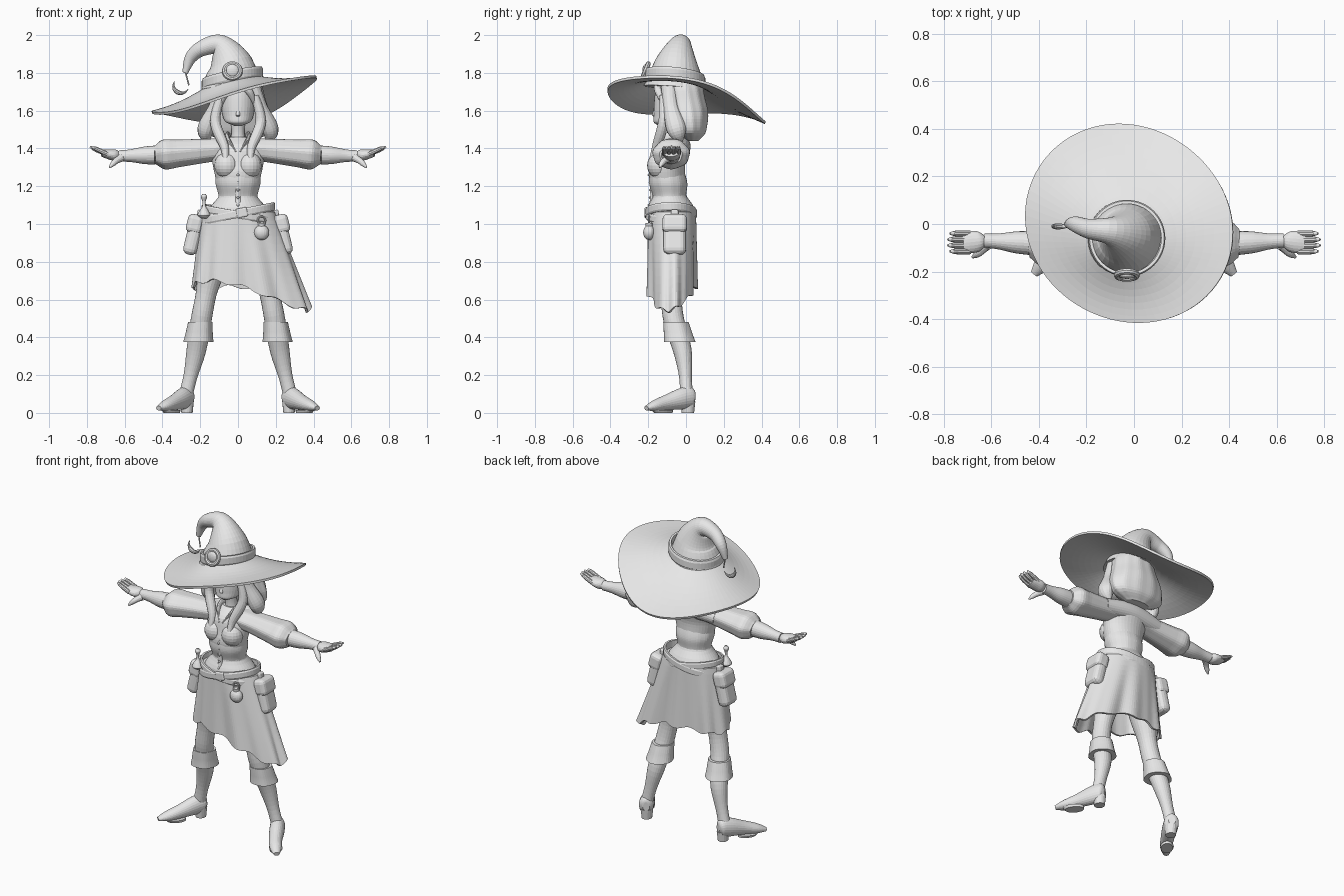
import bpy, bmesh, math
from math import sin, cos, pi
from mathutils import Vector, Matrix

if "Cube" in bpy.data.objects:
    bpy.data.objects.remove(bpy.data.objects["Cube"], do_unlink=True)

clay = bpy.data.materials.new("plain_grey")
clay.use_nodes = True
clay.diffuse_color = (.8, .8, .8, 1)
clay.node_tree.nodes["Principled BSDF"].inputs["Base Color"].default_value = clay.diffuse_color
parts = []
X, Y, Z = Vector((1, 0, 0)), Vector((0, 1, 0)), Vector((0, 0, 1))


def finish(name, bm):
    """Turn a bmesh into a named object with the shared material."""
    bmesh.ops.recalc_face_normals(bm, faces=bm.faces)
    mesh = bpy.data.meshes.new(name)
    bm.to_mesh(mesh)
    bm.free()
    mesh.materials.append(clay)
    ob = bpy.data.objects.new(name, mesh)
    bpy.context.collection.objects.link(ob)
    parts.append(ob)
    return ob


def both(ob):
    """Repeat a left part on the right."""
    ob.modifiers.new("right_side", 'MIRROR').use_mirror_merge = False


def thicken(ob, thickness):
    mod = ob.modifiers.new("thickness", 'SOLIDIFY')
    mod.thickness, mod.offset = thickness, 0


def at(vals, t):
    """Smooth value at fraction t along a list of numbers or vectors."""
    last = len(vals) - 1
    i = min(int(t * last), last - 1)
    f = t * last - i
    p, q, r, w = (vals[max(0, min(last, j))] for j in range(i - 1, i + 3))
    return q + f / 2 * (r - p + f * (2*p - 5*q + 4*r - w + f * (3*q - p - 3*r + w)))


def skin(name, rings, loop=False, cap=False):
    """Bridge equal rings of points with quads."""
    bm = bmesh.new()
    verts = [[bm.verts.new(p) for p in ring] for ring in rings]
    if cap:
        bm.faces.new(verts[0])
        bm.faces.new(verts[-1])
    for a, b in zip(verts, verts[1:] + verts[:1] if loop else verts[1:]):
        for j in range(len(a)):
            bm.faces.new((a[j - 1], a[j], b[j], b[j - 1]))
    return finish(name, bm)


def angles(count):
    return [2 * pi * k / count for k in range(count)]


def tube(name, spine, radii, squash=(1, 1), ref=X, level=False, sides=24, steps=24, folds=0, depth=0):
    """Sweep an ellipse along a spine; radii lie along ref, squash scales the other way."""
    spine = [Vector(p) for p in spine]
    rings = []
    for i in range(steps + 1):
        t = i / steps
        ahead = at(spine, min(1, t + .01)) - at(spine, max(0, t - .01))
        ahead = Z if level else ahead.normalized()
        u = (ref - ahead * ref.dot(ahead)).normalized()
        v = ahead.cross(u) * at(squash, t)
        rings.append([at(spine, t) + (u * cos(a) + v * sin(a)) * max(at(radii, t), .002) * (1 + depth * sin(folds * a))
                      for a in angles(sides)])
    return skin(name, rings, cap=True)


def band(name, centre, rx, ry, height, thick, slope_x, slope_y):
    """Flat strap around an ellipse, sloping in x and y."""
    outline = ((0, -1), (0, 1), (.7, 1), (1, .6), (1, -.6), (.7, -1))
    rings = []
    for a in angles(48):
        rings.append([])
        for out, up in outline:
            x, y = (rx + out * thick) * cos(a), (ry + out * thick) * sin(a)
            rings[-1].append(Vector(centre) + Vector((x, y, up * height / 2 + slope_x * x + slope_y * y)))
    skin(name, rings, loop=True)


def ball(name, centre, size):
    bm = bmesh.new()
    bmesh.ops.create_uvsphere(bm, u_segments=20, v_segments=12, radius=1,
                              matrix=Matrix.Translation(centre) @ Matrix.Diagonal((*size, 1)))
    return finish(name, bm)


def box(name, centre, size, tilt, bevel):
    bm = bmesh.new()
    bmesh.ops.create_cube(bm, size=1, matrix=Matrix.Translation(centre) @ Matrix.Rotation(tilt, 4, 'Y')
                          @ Matrix.Diagonal((*size, 1)))
    ob = finish(name, bm)
    mod = ob.modifiers.new("round", 'BEVEL')
    mod.width, mod.segments = bevel, 3
    return ob


def hoop(name, centre, radius, thick, normal):
    turn = Z.rotation_difference(Vector(normal)).to_matrix()
    skin(name, [[Vector(centre) + turn @ ((radius + thick * cos(b)) * (X * cos(a) + Y * sin(a)) + Z * thick * sin(b))
                 for b in angles(8)] for a in angles(24)], loop=True)


# Hat: wavy tilted brim, bent crown, band, buckle and crescent charm
rows = []
crown_base = Vector((-.03, -.06, 1.75))
for i in range(9):
    rows.append([])
    for a in angles(80):
        c, s = cos(a), sin(a)
        inner = crown_base + .13 * Vector((c, s, .2 * c - .1 * s))
        r = .425 - .02 * c - .02 * sin(2 * a) + .01 * cos(2 * a)
        z = 1.65 + .09 * c - .065 * s - .02 * sin(2 * a) + .03 * cos(2 * a) + .015 * sin(3 * a)
        p = inner.lerp(Vector((r * c, r * s, z)), i / 8)
        rows[-1].append(p - Z * .015 * sin(pi * i / 8))
thicken(skin("hat_brim", rows), .014)
tube("hat_crown", [(-.03, -.06, 1.72), (-.04, -.05, 1.85), (-.1, -.03, 1.945), (-.19, -.02, 1.93), (-.25, 0, 1.88),
                   (-.28, 0, 1.8)], (.165, .115, .06, .042, .032, .015), ref=Y, sides=32, steps=30)
band("hat_band", crown_base + Z * .02, .145, .145, .06, .017, .2, -.1)
buckle = Vector((-.03, -.215, 1.81))
hoop("hat_buckle", buckle, .042, .013, (0, -1, .4))
ball("buckle_stone", buckle, (.036, .016, .036))
charm = Vector((-.3, -.01, 1.735))
tube("crescent_charm", [charm + .042 * (X * cos(a) + Z * sin(a)) for a in angles(12)[5:]],
     (.002, .013, .002), ref=Y, sides=10)
tube("charm_cord", [(-.28, 0, 1.81), charm + X * .04], (.004, .004), ref=Y, sides=8, steps=2)

# Head and hair
tube("head", [(0, -.13, 1.52), (0, -.08, 1.58), (0, -.07, 1.74)], (.02, .065, .083, .09, .085), (.9, 1.1, 1),
     level=True, sides=32)
tube("nose", [(0, -.15, 1.63), (0, -.168, 1.58), (0, -.16, 1.565)], (.003, .012, .003), level=True, sides=12, steps=8)
tube("neck", [(0, -.06, 1.4), (0, -.07, 1.56)], (.05, .035, .04), level=True)
tube("back_hair", [(0, -.02, 1.76), (0, .01, 1.6), (0, .03, 1.44)], (.11, .13, .145, .165, .18, .165, .08),
     (.9, .75, .65, .5, .45), level=True, sides=72, folds=11, depth=.015)
both(tube("side_hair", [(.08, -.09, 1.74), (.12, -.08, 1.62), (.17, -.05, 1.5), (.16, -.03, 1.43)],
          (.035, .035, .045, .012), (1.2, 1.1), sides=16))
both(tube("front_lock", [(.09, -.12, 1.68), (.12, -.12, 1.54), (.07, -.16, 1.4), (.07, -.2, 1.3)],
          (.02, .026, .028, .018, .003), sides=14))
both(tube("fringe", [(.01, -.15, 1.74), (.06, -.145, 1.7), (.09, -.115, 1.63)], (.02, .02, .008), sides=12))

# Torso, bust, corset and collar
tube("torso", [(0, -.06, 1.46), (0, -.1, 1.28), (0, -.08, 1.1), (0, -.07, .9)],
     (.06, .14, .132, .115, .1, .16, .18, .17), (.8, .65, .8, .87, .72, .65), level=True, sides=40, steps=32)
both(ball("bust", (.06, -.14, 1.31), (.066, .066, .07)))
tube("corset", [(0, -.1, 1.275), (0, -.08, 1.08)], (.115, .119, .104, .145), (.8, .86, .8), level=True,
     sides=48, folds=12, depth=.006)
tube("corset_placket", [(0, -.185, 1.28), (0, -.178, 1.15), (0, -.188, 1.09)], (.014, .014), (.8, .8), sides=12)
for k in range(5):
    ball("corset_button_%d" % k, (0, -.196 + .008 * sin(pi * k / 4), 1.26 - .04 * k), (.007, .007, .007))
both(tube("collar", [(.05, -.02, 1.47), (.055, -.11, 1.45), (.01, -.17, 1.38)], (.012, .011, .006),
          (1.7, 2.4, 1.7), sides=12))
tube("shoulder_drape", [(-.19, -.05, 1.39), (0, -.02, 1.41), (.19, -.05, 1.39)], (.06, .045, .06),
     (.8, 1.2, .8), ref=Y)

# Puffed sleeves, forearms and hands
shoulder, cuff, wrist, knuckles = (.05, -.07, 1.4), (.44, -.08, 1.365), (.63, -.07, 1.36), (.72, -.08, 1.375)
both(tube("sleeve", [shoulder, cuff], (.06, .075, .076, .082, .09, .097, .06), (.7, .82, .82, .8), ref=Y,
          sides=40, folds=7, depth=.025))
both(tube("forearm", [cuff, wrist], (.05, .046, .033, .03), ref=Y))
both(tube("palm", [wrist, knuckles], (.025, .043, .046, .04), (.9, .6, .45), ref=Y, sides=20))
for k in range(4):
    y = -.04 - .025 * k
    reach = X * .01 * sin(pi * k / 3)
    both(tube("finger_%d" % k, [(.69, y, 1.37), reach + Vector((.735, y, 1.39)), reach + Vector((.775, y, 1.41))],
              (.013, .013, .012, .005), ref=Y, sides=10, steps=10))
both(tube("thumb", [(.62, -.09, 1.35), (.65, -.12, 1.33), (.68, -.14, 1.3)], (.022, .017, .014, .005),
          ref=Y, sides=12, steps=10))

# Pleated skirt closed at the waist: folds deepen toward a slanting hem
rows = [[(.11 * cos(a), .08 * sin(a) - .08, 1.09) for a in angles(144)]]
for i in range(13):
    t = i / 12
    rows.append([])
    for a in angles(144):
        fold = t * (.07 * sin(9 * a) + .04 * sin(14 * a))
        hem = Vector((.05 + .31 * cos(a) + .02 * cos(2 * a), .122 * sin(a),
                      .635 - .06 * cos(a) - .03 * cos(2 * a) + .02 * sin(2 * a) + .01 * sin(11 * a)))
        p = Vector((.19 * cos(a), .122 * sin(a), 1.06)).lerp(hem, t)
        rows[-1].append((p.x * (1 + fold / 4), p.y * (1 + fold) - .075, p.z))
thicken(skin("skirt", rows), .012)

# Crossed belts and what hangs from them
waist = Vector((0, -.08, 1.055))
band("belt", waist, .18, .122, .045, .016, .2, 0)
band("cross_belt", waist, .176, .12, .04, .016, -.16, .05)
box("belt_buckle", (.02, -.21, 1.06), (.06, .02, .05), -.2, .008)
both(box("pouch", (.235, -.06, .94), (.075, .12, .21), -.24, .03))
both(box("pouch_flap", (.228, -.06, 1), (.085, .128, .1), -.24, .025))
both(box("pouch_loop", (.2, -.06, 1.04), (.035, .04, .07), -.1, .008))
tube("vial", [(-.18, -.15, 1.03), (-.18, -.15, 1.16)], (.015, .034, .025, .009, .009, .017, .008), sides=16)
flask = Vector((.125, -.195, .955))
ball("hanging_flask", flask, (.04, .032, .04))
tube("flask_neck", [flask + Z * .03, flask + Z * .05], (.018, .02), sides=12, steps=2)
hoop("flask_loop", flask + Z * .065, .02, .005, -Y)

# Legs, boot cuffs, feet and heels
both(tube("leg", [(.09, -.08, .95), (.145, -.08, .74), (.19, -.07, .52), (.225, -.015, .31), (.275, .003, .1)],
          (.085, .08, .07, .055, .055, .055, .05, .037, .037), (1.1, 1, .9), steps=32))
both(tube("boot_cuff", [(.2, -.055, .48), (.21, -.035, .375)], (.064, .071, .08), (1.05, 1.05), level=True,
          sides=36, folds=5, depth=.025))
both(tube("boot_foot", [(.255, .04, .08), (.28, 0, .08), (.35, -.12, .05), (.42, -.21, .025)],
          (.025, .055, .057, .042, .03, .012), (.8, .75, 1, 1.4), ref=Z))
both(tube("boot_heel", [(.27, .01, 0), (.27, .01, .06)], (.03, .036), (1.1, 1.1), level=True, sides=16, steps=4))
both(tube("boot_sole", [(.35, -.12, 0), (.355, -.125, .015)], (.035, .04), (1.6, 1.6), ref=Vector((.8, .6, 0)),
          level=True, sides=20, steps=2))

# Smooth shading with crisp edges kept
for ob in bpy.context.view_layer.objects:
    ob.select_set(ob in parts)
bpy.context.view_layer.objects.active = parts[0]
bpy.ops.object.shade_smooth_by_angle(angle=math.radians(45))
